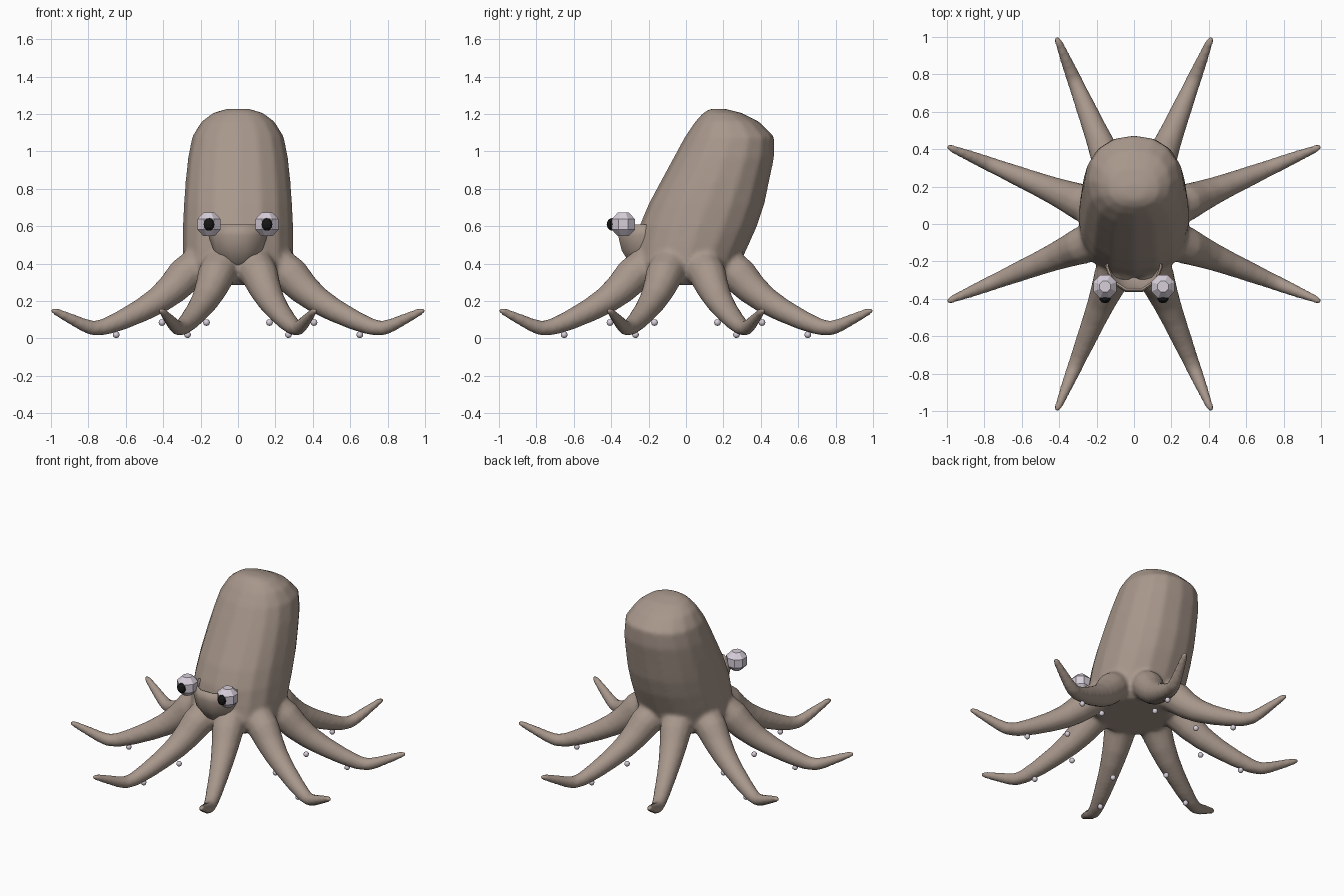
import bpy, bmesh, math
from mathutils import Vector

if "Cube" in bpy.data.objects:
    bpy.data.objects.remove(bpy.data.objects["Cube"])


def material(name, rgb):
    m = bpy.data.materials.new(name)
    m.diffuse_color = (*rgb, 1)
    m.use_nodes = True
    m.node_tree.nodes["Principled BSDF"].inputs["Base Color"].default_value = m.diffuse_color
    return m


skin = material("taupe_skin", (0.39, 0.31, 0.26))
pale = material("pale_lilac", (0.68, 0.62, 0.70))
black = material("black", (0.008, 0.008, 0.008))


def make_object(name, bm, mat, smooth):
    bmesh.ops.recalc_face_normals(bm, faces=bm.faces)
    me = bpy.data.meshes.new(name)
    bm.to_mesh(me)
    bm.free()
    me.materials.append(mat)
    for p in me.polygons:
        p.use_smooth = smooth
    ob = bpy.data.objects.new(name, me)
    bpy.context.collection.objects.link(ob)
    return ob


def loft(bm, rings, cap_start=True, cap_end=True):
    rows = [[bm.verts.new(p) for p in ring] for ring in rings]
    n = len(rows[0])
    for a, b in zip(rows, rows[1:]):
        for i in range(n):
            bm.faces.new((a[i], a[(i + 1) % n], b[(i + 1) % n], b[i]))
    if cap_start:
        bm.faces.new(rows[0][::-1])
    if cap_end:
        bm.faces.new(rows[-1])


def spow(v, e):
    return math.copysign(abs(v) ** e, v)


def section(z, y0, y1, hw, n=16, e=0.9):
    # horizontal rounded section between a front and a back edge
    out = []
    for i in range(n):
        t = 2 * math.pi * i / n
        out.append((hw * spow(math.cos(t), e),
                    (y0 + y1) / 2 + (y1 - y0) / 2 * spow(math.sin(t), e), z))
    return out


# mantle: z, front y, back y, half width
MANTLE = [(0.285, -.22, .22, .22), (0.33, -.27, .27, .27), (0.40, -.285, .29, .295),
          (0.50, -.27, .335, .297), (0.60, -.25, .38, .295), (0.72, -.20, .42, .29),
          (0.85, -.13, .447, .28), (0.97, -.065, .472, .267), (1.08, -.005, .472, .245),
          (1.16, .05, .39, .195), (1.205, .09, .30, .135), (1.228, .13, .21, .06)]
# arm centre line: radial distance, z, radius
ARM = [(0.12, .40, .09), (0.24, .385, .105), (0.31, .335, .10), (0.38, .265, .087),
       (0.46, .205, .075), (0.56, .15, .064), (0.68, .095, .054), (0.78, .06, .045),
       (0.84, .055, .041), (0.90, .075, .036), (0.99, .115, .028), (1.06, .146, .021),
       (1.085, .156, .012)]

bm = bmesh.new()
loft(bm, [section(*r) for r in MANTLE])
angles = [math.radians(22.5 + 45 * k) for k in range(8)]
for ang in angles:
    out = Vector((math.cos(ang), math.sin(ang), 0))
    side = Vector((-out.y, out.x, 0))
    pts = [out * r + Vector((0, 0, z)) for r, z, _ in ARM]
    rings = []
    for i, p in enumerate(pts):
        d = (pts[min(i + 1, len(pts) - 1)] - pts[max(i - 1, 0)]).normalized()
        up = d.cross(side)
        rings.append([p + ARM[i][2] * (side * math.cos(t) + up * math.sin(t))
                      for t in (2 * math.pi * j / 12 for j in range(12))])
    loft(bm, rings)
body = make_object("mantle_and_arms", bm, skin, True)
# fuse mantle and arms into one skin
rm = body.modifiers.new("fuse", 'REMESH')
rm.mode = 'VOXEL'
rm.voxel_size = 0.014
rm.use_smooth_shade = True
sm = body.modifiers.new("soften", 'SMOOTH')
sm.factor = 0.5
sm.iterations = 6

# open funnel bowl under the eyes
bm = bmesh.new()
BOWL = [(0.36, .02, .03), (0.41, .10, .085), (0.47, .14, .125), (0.55, .155, .145), (0.61, .15, .135)]
loft(bm, [section(z, -.225 - ry, -.225 + ry, hw, 10, 1) for z, hw, ry in BOWL], True, False)
bowl = make_object("funnel_bowl", bm, skin, True)
so = bowl.modifiers.new("wall", 'SOLIDIFY')
so.thickness = 0.012
so.offset = -1

# eyes with pupils
for s, tag in ((-1, "left"), (1, "right")):
    c = Vector((s * .155, -.335, .61))
    bm = bmesh.new()
    rings = []
    for dz, r in ((-.063, .032), (-.028, .067), (.028, .067), (.063, .032)):
        rings.append([c + Vector((r * math.cos(t), r * math.sin(t), dz))
                      for t in (math.pi * (2 * i + 1) / 8 for i in range(8))])
    loft(bm, rings)
    make_object(tag + "_eye", bm, pale, False)
    bm = bmesh.new()
    bmesh.ops.create_uvsphere(bm, u_segments=10, v_segments=6, radius=.034)
    for v in bm.verts:
        v.co = Vector((v.co.x * .9, v.co.y * .85, v.co.z)) + c + Vector((0, -.06, 0))
    make_object(tag + "_pupil", bm, black, False)

# two suckers under every arm
bm = bmesh.new()
for ang in angles:
    for r, z in ((.44, .085), (.705, .02)):
        new = bmesh.ops.create_uvsphere(bm, u_segments=8, v_segments=6, radius=.018)["verts"]
        bmesh.ops.translate(bm, verts=new, vec=(r * math.cos(ang), r * math.sin(ang), z))
make_object("suckers", bm, pale, True)
